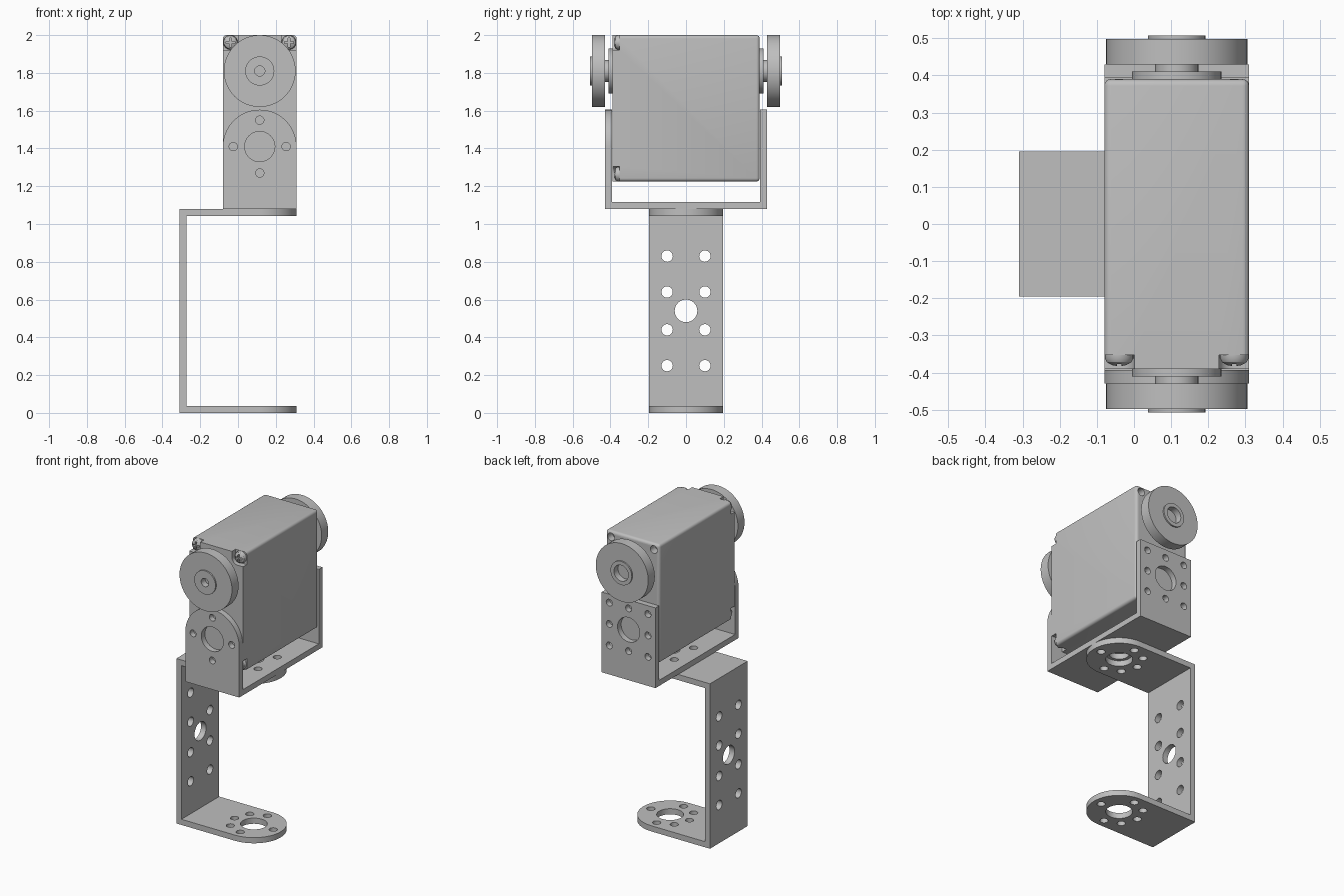
import bpy, bmesh
from math import sin, cos, pi, radians
from mathutils import Vector, Matrix

old = bpy.data.objects.get("Cube")
if old:
    bpy.data.objects.remove(old, do_unlink=True)

grey = bpy.data.materials.new("plain grey")
grey.use_nodes = True
colour = (0.52, 0.52, 0.52, 1)
grey.diffuse_color = colour
grey.node_tree.nodes["Principled BSDF"].inputs["Base Color"].default_value = colour

CX = 0.115          # shared centre line of shafts and tabs
ARM_Z = 1.41        # centre of the upper bracket holes
SHAFT_Z = 1.81      # height of the shaft
R = 0.195           # half width of the sheet metal
T = 0.037           # sheet thickness


def finish(name, bm):
    bmesh.ops.recalc_face_normals(bm, faces=bm.faces)
    mesh = bpy.data.meshes.new(name)
    bm.to_mesh(mesh)
    bm.free()
    mesh.materials.append(grey)
    obj = bpy.data.objects.new(name, mesh)
    bpy.context.collection.objects.link(obj)
    return obj


def arc(u, v, r, start, end, n):
    angles = [radians(start + (end - start) * i / n) for i in range(n + 1)]
    return [(u + r * cos(t), v + r * sin(t)) for t in angles]


def circle(u, v, r, n=32):
    return arc(u, v, r, 0, 360, n)[:-1]


def rect(u0, u1, v0, v1):
    return [(u0, v0), (u1, v0), (u1, v1), (u0, v1)]


def prism(name, outlines, axis, a, b):
    """Extrude flat outlines along an axis from a to b."""
    place = {"x": lambda u, v, w: (w, u, v),
             "y": lambda u, v, w: (u, w, v),
             "z": lambda u, v, w: (u, v, w)}[axis]
    bm = bmesh.new()
    for line in outlines:
        face = bm.faces.new([bm.verts.new(place(u, v, a)) for u, v in line])
        out = bmesh.ops.extrude_face_region(bm, geom=[face])["geom"]
        bmesh.ops.translate(bm, vec=Vector(place(0, 0, b - a)),
                            verts=[g for g in out if isinstance(g, bmesh.types.BMVert)])
    return finish(name, bm)


def combine(obj, outlines, axis, a, b, operation="DIFFERENCE"):
    """Cut or intersect an object with a prism."""
    cutter = prism("cutter", outlines, axis, a, b)
    cutter.hide_render = True
    mod = obj.modifiers.new("cut", "BOOLEAN")
    mod.operation, mod.object, mod.solver = operation, cutter, "EXACT"
    bpy.context.view_layer.objects.active = obj
    bpy.ops.object.modifier_apply(modifier=mod.name)
    bpy.data.objects.remove(cutter, do_unlink=True)


def smooth(obj):
    bpy.ops.object.select_all(action="DESELECT")
    obj.select_set(True)
    bpy.context.view_layer.objects.active = obj
    bpy.ops.object.shade_smooth_by_angle(angle=radians(30))


def cross(u, v, d):
    """Four points on the axes around a centre."""
    return [(u + d, v), (u - d, v), (u, v + d), (u, v - d)]


def lathe(name, profile, centre, sign):
    """Turn an (radius, distance) profile about the y axis."""
    bm = bmesh.new()
    verts = [bm.verts.new((r, sign * d, 0)) for r, d in profile]
    edges = [bm.edges.new(pair) for pair in zip(verts, verts[1:])]
    bmesh.ops.spin(bm, geom=verts + edges, cent=(0, 0, 0), axis=(0, 1, 0),
                   angle=2 * pi, steps=64)
    bmesh.ops.remove_doubles(bm, verts=bm.verts, dist=0.0001)
    bmesh.ops.translate(bm, vec=Vector(centre), verts=bm.verts)
    return finish(name, bm)


# Lower bracket: C profile trimmed to a rounded tab
TOP = 1.08
c_profile = [(-0.31, 0), (0.4, 0), (0.4, T), (T - 0.31, T),
             (T - 0.31, TOP - T), (0.4, TOP - T), (0.4, TOP), (-0.31, TOP)]
lower = prism("lower_bracket", [c_profile], "y", -0.3, 0.3)
tab = [(-0.35, -R)] + arc(CX, 0, R, -90, 90, 32) + [(-0.35, R)]
combine(lower, [tab], "z", -0.1, 1.2, "INTERSECT")
wall_holes = [circle(s * 0.1, z, 0.03, 24) for s in (-1, 1) for z in (0.25, 0.44, 0.64, 0.83)]
combine(lower, wall_holes + [circle(0, 0.54, 0.06)], "x", -0.4, -0.2)
tab_spots = cross(CX, 0, 0.14) + [(CX - 0.1, s * 0.1) for s in (-1, 1)]
tab_holes = [circle(u, v, 0.025, 24) for u, v in tab_spots]
combine(lower, tab_holes + [circle(CX, 0, 0.08)], "z", -0.1, 1.2)
smooth(lower)

# Upper bracket: U profile with a rounded front arm and a square rear arm
LEFT, RIGHT, Y, ARM_TOP = CX - R, CX + R, 0.43, ARM_Z + R
u_profile = [(-Y, TOP), (Y, TOP), (Y, ARM_TOP), (Y - T, ARM_TOP),
             (Y - T, TOP + T), (T - Y, TOP + T), (T - Y, ARM_TOP), (-Y, ARM_TOP)]
upper = prism("upper_bracket", [u_profile], "x", LEFT, RIGHT)
shoulder = arc(CX, ARM_Z, R, 180, 90, 24)
for side in (1, -1):
    corner = [(CX + side * (u - CX), v) for u, v in shoulder]
    far = CX - side * 0.3
    combine(upper, [corner + [(CX, 1.8), (far, 1.8), (far, ARM_Z)]], "y", -0.5, -0.3)
arm_holes = [circle(u, v, 0.022, 24) for u, v in cross(CX, ARM_Z, 0.14)]
arm_holes.append(circle(CX, ARM_Z, 0.08))
corner_holes = [circle(CX + s * 0.14, ARM_Z + t * 0.14, 0.022, 24)
                for s in (-1, 1) for t in (-1, 1)]
combine(upper, arm_holes, "y", -0.5, -0.3)
combine(upper, arm_holes + corner_holes, "y", 0.3, 0.5)
base_holes = [circle(CX + s * 0.1, t * 0.1, 0.025, 24) for s in (-1, 1) for t in (-1, 1)]
combine(upper, base_holes + [circle(CX, 0, 0.06)], "z", 1.0, 1.2)
smooth(upper)

# Motor case: rounded on every edge but the front ones
FRONT, LOW, HIGH = -0.39, 1.225, 2.0
bm = bmesh.new()
bmesh.ops.create_cube(bm, size=1, matrix=Matrix.Translation((CX, 0, (LOW + HIGH) / 2))
                      @ Matrix.Diagonal((2 * R, -2 * FRONT, HIGH - LOW, 1)))
soft = [e for e in bm.edges if any(v.co.y > 0 for v in e.verts)]
bmesh.ops.bevel(bm, geom=soft, offset=0.018, segments=4, profile=0.5, affect="EDGES")
case = finish("motor_case", bm)

# Corner pockets, screws and rear screw holes
MID, SX, SZ = (LOW + HIGH) / 2, 0.155, 0.349
spots = [(s, t) for s in (-1, 1) for t in (-1, 1)]
pockets = []
for s, t in spots:
    inner = arc(SX, SZ, 0.041, 270, 180, 8)
    shape = [(0.25, SZ - 0.041)] + inner + [(SX - 0.041, 0.45), (0.25, 0.45)]
    pockets.append([(CX + s * u, MID + t * v) for u, v in shape])
combine(case, pockets, "y", -0.5, -0.352)
combine(case, [circle(CX + s * SX, MID + t * SZ, 0.025, 20) for s, t in spots], "y", 0.34, 0.5)
smooth(case)

for s, t in spots:
    x, z = CX + s * SX, MID + t * SZ
    side, level = ("left" if s > 0 else "right"), ("top" if t > 0 else "bottom")
    head = [(0, 0.35), (0.038, 0.35), (0.038, 0.362), (0.033, 0.372), (0.02, 0.38), (0, 0.384)]
    screw = lathe(f"screw_{level}_{side}", head, (x, 0, z), -1)
    w, l = 0.006, 0.024
    plus = [(w, w), (w, l), (-w, l), (-w, w), (-l, w), (-l, -w),
            (-w, -w), (-w, -l), (w, -l), (w, -w), (l, -w), (l, w)]
    combine(screw, [[(x + u, z + v) for u, v in plus]], "y", -0.45, -0.366)
    smooth(screw)

# Shaft discs with flange, hub, wheel and boss on both ends
for name, sign, bore in (("front_horn", -1, 0.027), ("rear_horn", 1, 0.052)):
    profile = [(0, 0.385), (0.12, 0.385), (0.12, 0.41), (0.058, 0.41), (0.058, 0.43),
               (0.19, 0.43), (0.19, 0.498), (0.077, 0.498), (0.077, 0.507),
               (bore, 0.507), (bore, 0.465), (0, 0.465)]
    smooth(lathe(name, profile, (CX, 0, SHAFT_Z), sign))
